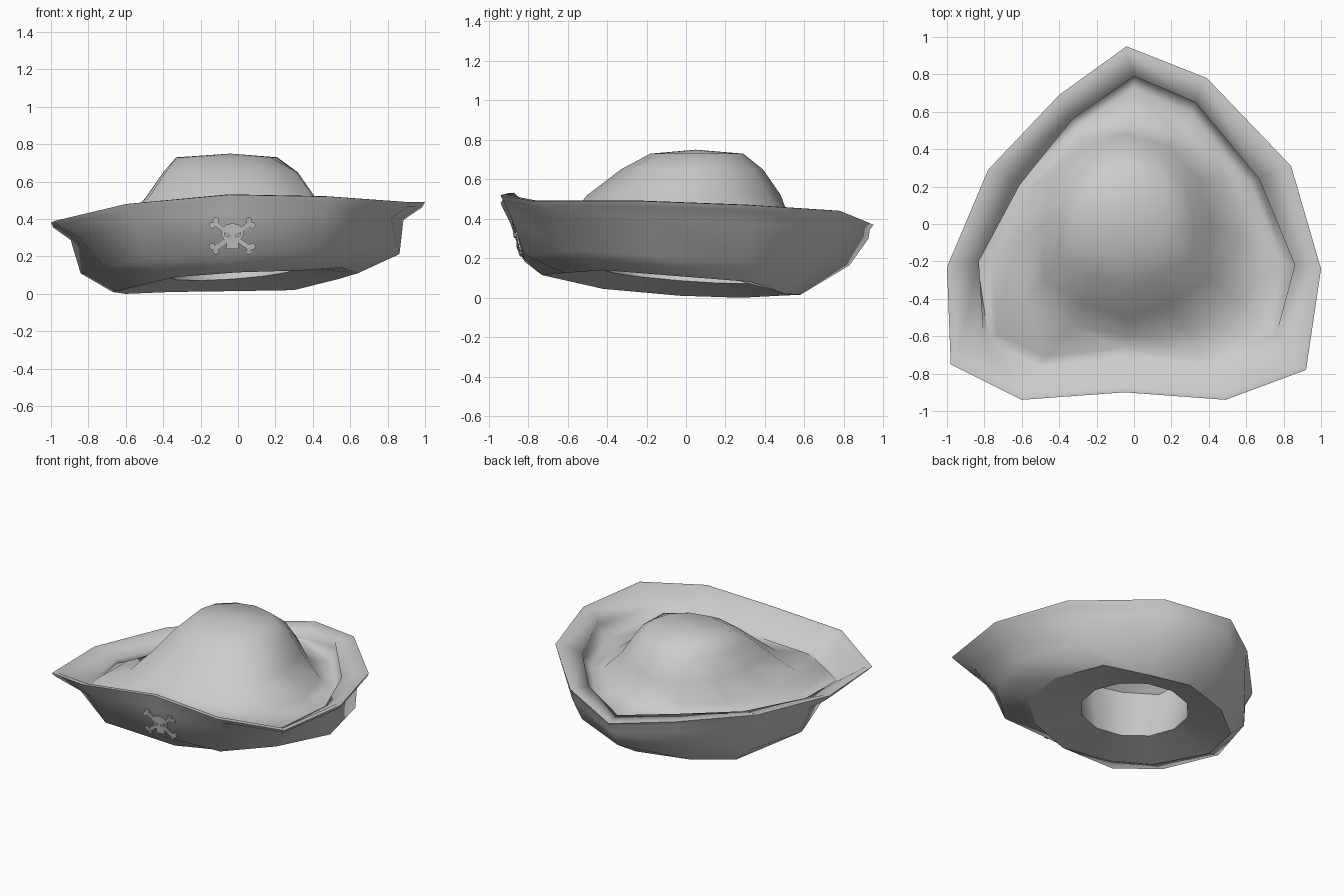
import bpy, bmesh, math
from mathutils import Vector
from mathutils.bvhtree import BVHTree

cube = bpy.data.objects.get("Cube")
if cube:
    bpy.data.objects.remove(cube, do_unlink=True)

grey = bpy.data.materials.new("felt_grey")
grey.use_nodes = True
GREY = (0.6, 0.6, 0.6, 1)
grey.diffuse_color = GREY
grey.node_tree.nodes["Principled BSDF"].inputs["Base Color"].default_value = GREY

SIDES = 12
FRONT = (5, 6, 7)      # ring indices along the front, counted from the back
CORNERS = (4, 8)       # the two pointed front corners
BACK = (11, 0, 1)


def finish(bm, name, angle):
    bmesh.ops.recalc_face_normals(bm, faces=bm.faces)
    mesh = bpy.data.meshes.new(name)
    bm.to_mesh(mesh)
    bm.free()
    mesh.materials.append(grey)
    obj = bpy.data.objects.new(name, mesh)
    bpy.context.collection.objects.link(obj)
    bpy.ops.object.select_all(action="DESELECT")
    obj.select_set(True)
    bpy.context.view_layer.objects.active = obj
    bpy.ops.object.shade_smooth_by_angle(angle=math.radians(angle))


def zone(front, corner, side, back):
    """One value per ring index, chosen by where it lies around the hat."""
    return [front if i in FRONT else corner if i in CORNERS else back if i in BACK else side
            for i in range(SIDES)]


def blend(low, high, flat, rise):
    """Mix two rings, with separate factors for plan and height."""
    return [Vector((a.x + (b.x - a.x) * f, a.y + (b.y - a.y) * f, a.z + (b.z - a.z) * r))
            for a, b, f, r in zip(low, high, flat, rise)]


def level(ring, factor, heights):
    return [Vector((p.x * factor, p.y * factor, z)) for p, z in zip(ring, heights)]


def oval(cx, cy, rx, ry, height):
    """Twelve-sided oval, starting at the back and running towards +x."""
    ring = []
    for i in range(SIDES):
        t = math.tau * i / SIDES
        ring.append(Vector((cx + rx * math.sin(t), cy + ry * math.cos(t), height)))
    return ring


def loft(rings, peak):
    """Skin the rings and close the last one with a fan to the peak."""
    bm = bmesh.new()
    loops = [[bm.verts.new(p) for p in ring] for ring in rings]
    tip = bm.verts.new((-.04, .05, peak))
    for i in range(SIDES):
        j = (i + 1) % SIDES
        for a, b in zip(loops, loops[1:]):
            bm.faces.new((a[i], a[j], b[j], b[i]))
        bm.faces.new((loops[-1][i], loops[-1][j], tip))
    return bm


# Key outlines: upturned rim, inner lip and underside edge
rim = [Vector(p) for p in (
    (-.04, .95, .37), (.39, .78, .44), (.84, .31, .47), (1, -.24, .49),
    (.92, -.78, .49), (.49, -.94, .52), (-.05, -.9, .53), (-.6, -.94, .48),
    (-.98, -.75, .39), (-1, -.23, .38), (-.78, .29, .38), (-.4, .69, .38))]
lip_plan = ((0, .79), (.33, .65), (.67, .24), (.86, -.22), (.78, -.62), (.4, -.77),
            (-.06, -.72), (-.51, -.77), (-.8, -.64), (-.83, -.2), (-.61, .21), (-.33, .56))
base = [Vector(p) for p in (
    (0, .58, .015), (.3, .5, .02), (.54, .33, .08), (.64, -.05, .11), (.56, -.42, .14),
    (.33, -.62, .125), (0, -.73, .115), (-.33, -.62, .09), (-.52, -.42, .045),
    (-.67, -.03, .01), (-.6, .28, 0), (-.36, .47, .01))]
lip = [Vector((x, y, r.z - drop))
       for (x, y), r, drop in zip(lip_plan, rim, zone(.13, .09, .05, .01))]

# Head opening lies a little above the tilted underside
hole = oval(-.03, -.03, .34, .39, 0)
for p in hole:
    p.z = .11 + .07 * p.x - .08 * p.y

# Outer wall bulges at the sides and runs straight up to the corners
lower_flat = zone(.62, .42, .62, .67)
lower_flat[9] = .52
lower = blend(base, rim, lower_flat, zone(.24, .28, .27, .42))
upper = blend(base, rim, zone(.85, .72, .68, .93), zone(.75, .75, .75, .8))
bead = blend(base, rim, zone(.96, .96, .96, .95), [.93] * SIDES)
rim_inner = [Vector((p.x * .97, p.y * .97, p.z + .002)) for p in rim]

# Lip folds under at the sides and back, and fades into the brim at the front
fold = [Vector((p.x * s, p.y * s, p.z - d)) for p, s, d in
        zip(lip, zone(.97, .97, 1.01, 1.02), zone(.01, .01, .04, .05))]
valley = level(lip, .92, zone(.37, .35, .32, .31))

# Crown foot spreads towards the front corners
foot_oval = oval(-.02, -.02, .52, .53, 0)
foot = level(blend(foot_oval, lip, zone(.25, .35, .25, .1), [0] * SIDES), 1,
             zone(.41, .39, .37, .36))
shoulder = blend(oval(-.04, -.01, .45, .49, .52), lip, zone(0, .12, 0, 0), [0] * SIDES)
waist = blend(oval(-.04, .03, .36, .36, .65), lip, zone(0, .08, 0, 0), [0] * SIDES)
crown = [foot, shoulder, waist, oval(-.06, .055, .27, .235, .73)]

# Hat body: one loft from the underside edge, over the rim, up the crown
body = loft([base, lower, upper, bead, rim, rim_inner, lip, fold, valley] + crown, .75)
wall = BVHTree.FromBMesh(body)
finish(body, "hat_body", 100)

# Underside with the head opening, and a lining that follows the crown closely
lining = [level(ring, .97, [p.z - .02 for p in ring]) for ring in crown[1:]]
finish(loft([base, hole] + lining, .73), "underside", 50)


def wall_y(x, z):
    hit = wall.ray_cast(Vector((x, -3, z)), Vector((0, 1, 0)))[0]
    return hit.y if hit else -.86


def plate(bm, outline, raised):
    """Thin plate laid on the front wall, from an outline in x and z."""
    cx, cz = -.03, .31
    top = [bm.verts.new((cx + x, wall_y(cx + x, cz + z) - raised, cz + z)) for x, z in outline]
    back = [bm.verts.new(v.co + Vector((0, .0095, 0))) for v in top]
    bm.faces.new(top)
    for i in range(len(top)):
        j = (i + 1) % len(top)
        bm.faces.new((top[i], back[i], back[j], top[j]))


def disc(x, z, radius, count=8):
    return [(x + radius * math.cos(math.tau * k / count), z + radius * math.sin(math.tau * k / count))
            for k in range(count)]


# Crossed bones: a bar with two knobs at each end
bones = bmesh.new()
for side in (-1, 1):
    along = Vector((side * .105, .075)).normalized()
    across = Vector((-along.y, along.x))
    ends = [along * s * .115 + across * w * .012 for s, w in ((-1, -1), (1, -1), (1, 1), (-1, 1))]
    plate(bones, [tuple(p) for p in ends], .008)
    for s in (-1, 1):
        for w in (-1, 1):
            knob = along * s * .12 + across * w * .016
            plate(bones, disc(knob.x, knob.y, .018), .009)
finish(bones, "crossed_bones", 30)

# Skull with a narrower jaw
half = ((0, .068), (.035, .06), (.058, .035), (.06, .005), (.045, -.018),
        (.03, -.024), (.034, -.07), (0, -.07))
skull = bmesh.new()
plate(skull, list(half) + [(-x, z) for x, z in half[-2:0:-1]], .0095)
finish(skull, "skull_badge", 30)

# Slanted eyes
eyes = bmesh.new()
for side in (-1, 1):
    plate(eyes, [(side * x, z) for x, z in ((.01, .002), (.045, .02), (.042, .0), (.02, -.008))], .0185)
finish(eyes, "skull_eyes", 30)
